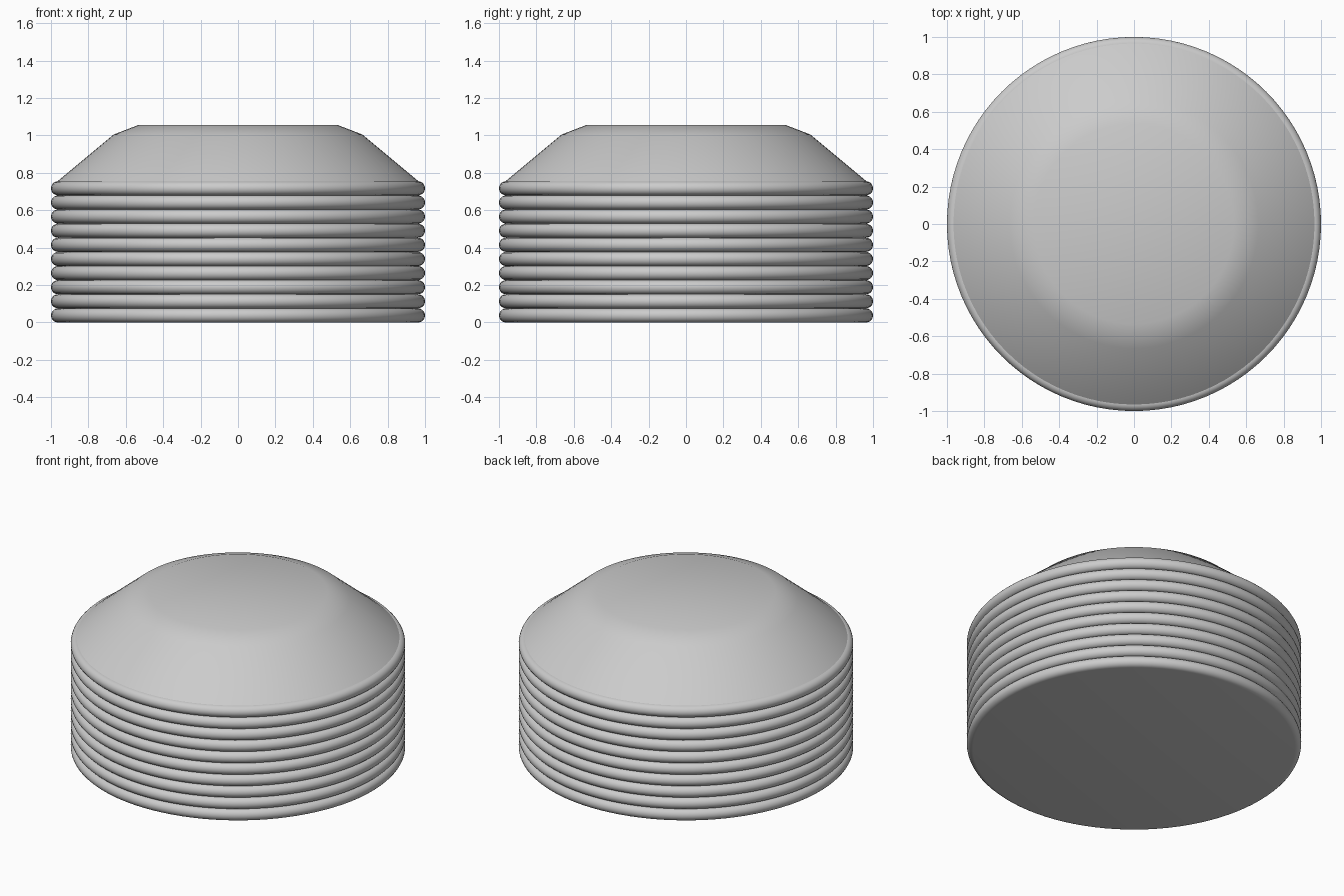
import bpy
import bmesh
import math

SEGMENTS = 96
RING_COUNT = 10
PITCH = 0.0755
ROUND = PITCH / 2

if "Cube" in bpy.data.objects:
    bpy.data.objects.remove(bpy.data.objects["Cube"], do_unlink=True)

grey = bpy.data.materials.new("light_grey")
grey.use_nodes = True
colour = (0.6, 0.6, 0.6, 1)
grey.diffuse_color = colour
grey.node_tree.nodes["Principled BSDF"].inputs["Base Color"].default_value = colour


def lathe(name, profile):
    """Closed solid of revolution from (radius, height) points, bottom to top."""
    bm = bmesh.new()
    loops = []
    for radius, z in profile:
        loops.append([bm.verts.new((radius * math.cos(a), radius * math.sin(a), z))
                      for a in (math.tau * i / SEGMENTS for i in range(SEGMENTS))])
    for low, high in zip(loops, loops[1:]):
        for i in range(SEGMENTS):
            j = (i + 1) % SEGMENTS
            bm.faces.new((low[i], low[j], high[j], high[i]))
    bm.faces.new(loops[0][::-1])
    bm.faces.new(loops[-1])
    mesh = bpy.data.meshes.new(name)
    bm.to_mesh(mesh)
    bm.free()
    mesh.materials.append(grey)
    obj = bpy.data.objects.new(name, mesh)
    bpy.context.collection.objects.link(obj)
    bpy.ops.object.select_all(action="DESELECT")
    obj.select_set(True)
    bpy.context.view_layer.objects.active = obj
    bpy.ops.object.shade_smooth_by_angle(angle=math.radians(35))
    return obj


# Stack of discs with rounded rims
rim = []
for step in range(11):
    a = math.pi * (step / 10 - 0.5)
    rim.append((1 - ROUND + ROUND * math.cos(a), ROUND + ROUND * math.sin(a)))
for n in range(RING_COUNT):
    disc = lathe(f"ring_{n + 1}", rim)
    disc.location.z = n * PITCH

# Sloping cap with a softened shoulder
base = RING_COUNT * PITCH
lathe("sloped_cap", [(0.965, base), (0.665, 1.005), (0.535, 1.055)])
